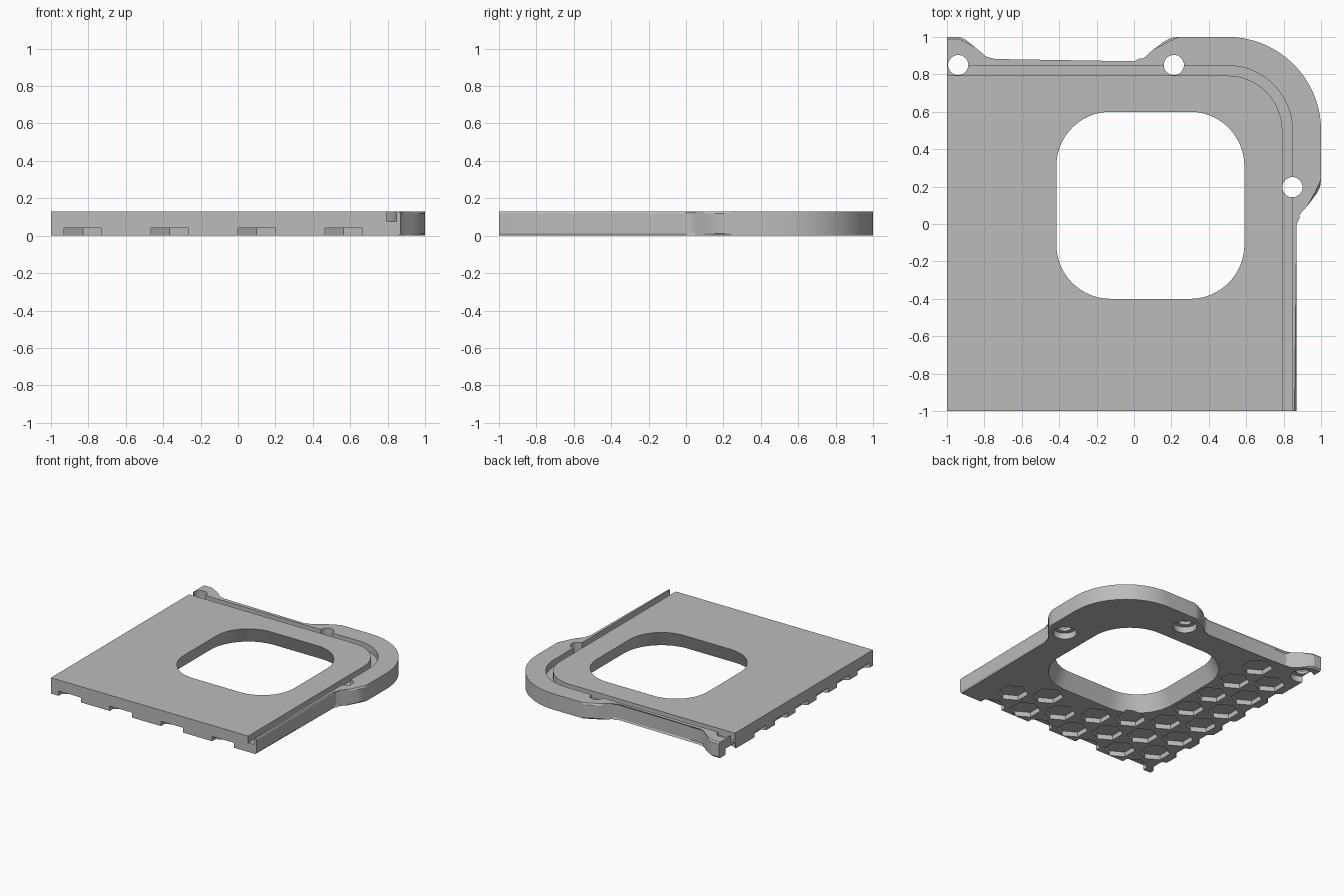
import bpy
import bmesh
from math import cos, sin, pi, sqrt, hypot

if "Cube" in bpy.data.objects:
    bpy.data.objects.remove(bpy.data.objects["Cube"])

HEIGHT = 0.13
grey = bpy.data.materials.new("plain grey")
grey.use_nodes = True
colour = (0.5, 0.5, 0.5, 1)
grey.diffuse_color = colour
grey.node_tree.nodes["Principled BSDF"].inputs["Base Color"].default_value = colour


def arc(cx, cy, r, start, end, steps=20):
    """Points on an arc, angles in quarter turns."""
    angles = [(start + (end - start) * i / steps) * pi / 2 for i in range(steps + 1)]
    return [(cx + r * cos(a), cy + r * sin(a)) for a in angles]


def rounded_rect(x0, x1, y0, y1, r):
    corners = [(x1 - r, y1 - r), (x0 + r, y1 - r), (x0 + r, y0 + r), (x1 - r, y0 + r)]
    return [p for i, c in enumerate(corners) for p in arc(*c, r, i, i + 1)]


def add_prism(bm, low, z0, high, z1):
    """Closed solid between two outlines with matching points."""
    a = [bm.verts.new((x, y, z0)) for x, y in low]
    b = [bm.verts.new((x, y, z1)) for x, y in high]
    n = len(a)
    bm.faces.new(a[::-1])
    bm.faces.new(b)
    for i in range(n):
        j = (i + 1) % n
        bm.faces.new((a[i], a[j], b[j], b[i]))


def finish(bm, name):
    bmesh.ops.recalc_face_normals(bm, faces=bm.faces)
    mesh = bpy.data.meshes.new(name)
    bm.to_mesh(mesh)
    bm.free()
    mesh.materials.append(grey)
    obj = bpy.data.objects.new(name, mesh)
    bpy.context.collection.objects.link(obj)
    return obj


def make_cutter(name, prisms):
    bm = bmesh.new()
    for p in prisms:
        add_prism(bm, *p)
    obj = finish(bm, name)
    obj.hide_render = True
    return obj


# Plate outline: the corner is symmetric about the diagonal
flare = [(0.87, 0.0), (0.872, 0.03), (0.885, 0.05), (0.93, 0.1), (0.975, 0.16), (0.995, 0.2), (1, 0.24)]
outline = [(-1, -1), (0.87, -1)] + flare + arc(0.5, 0.5, 0.5, 0, 1, 32)
outline += [(y, x) for x, y in reversed(flare)]
outline += [(-0.74, 0.87), (-0.765, 0.875), (-0.79, 0.895), (-0.85, 0.945), (-0.9, 0.985), (-0.93, 1), (-1, 1)]

bm = bmesh.new()
add_prism(bm, outline, 0, outline, HEIGHT)


def on_rim(edge):
    a, b = (v.co for v in edge.verts)
    flat = abs(a.z - b.z) < 1e-5
    cut_side = any(a[k] < -0.999 and b[k] < -0.999 for k in (0, 1))
    return flat and not cut_side


# Small chamfer along the outer rim only
bmesh.ops.bevel(bm, geom=[e for e in bm.edges if on_rim(e)], offset=0.012,
                segments=1, affect='EDGES', clamp_overlap=False)
plate = finish(bm, "corner_plate")

# Seal groove along both outer edges
inner, outer = 0.793, 0.847
strip = [(outer, -1.1)] + arc(0.5, 0.5, outer - 0.5, 0, 1, 24) + [(-1.1, outer)]
strip += [(-1.1, inner)] + arc(0.5, 0.5, inner - 0.5, 1, 0, 24) + [(inner, -1.1)]
groove = make_cutter("groove_cutter", [(strip, 0.075, strip, 0.2)])

# Window, widening towards the underside
def window_outline(z):
    grow = 0.055 * (HEIGHT - z) / HEIGHT
    return rounded_rect(-0.415 - grow, 0.59 + grow, -0.4 - grow, 0.6 + grow, 0.29 + grow)


window = make_cutter("window_cutter", [(window_outline(-0.05), -0.05, window_outline(0.15), 0.15)])

# Screw holes with wider recesses underneath
hole_spots = [(-0.94, 0.85), (0.213, 0.85), (0.847, 0.197)]


def discs(radius, z0, z1):
    prisms = []
    for x, y in hole_spots:
        ring = arc(x, y, radius, 0, 4, 32)[:-1]
        prisms.append((ring, z0, ring, z1))
    return prisms


holes = make_cutter("hole_cutter", discs(0.054, -0.05, 0.2))
recesses = make_cutter("recess_cutter", discs(0.09, -0.05, 0.05))

# Staggered hexagonal grip pockets underneath
pitch = 0.2325
rise = 2 * pitch / sqrt(3)
pockets = []
for col in range(-1, 7):
    x = -0.83 + col * pitch
    for row in range(8):
        y = -1.015 + rise * (row + (col % 2) / 2)
        near_hole = hypot(x + 0.94, y - 0.85) < 0.21
        in_area = x < -0.5 or y < -0.55 or (x < -0.3 and y < -0.4)
        if in_area and not near_hole and y < 0.75:
            hexagon = arc(x, y, 0.1165, 1, 5, 6)[:-1]
            pockets.append((hexagon, -0.05, hexagon, 0.04))
grip = make_cutter("pocket_cutter", pockets)

# Cut everything, then drop the cutters
bpy.ops.object.select_all(action='DESELECT')
bpy.context.view_layer.objects.active = plate
plate.select_set(True)
for cutter in (groove, window, holes, recesses, grip):
    mod = plate.modifiers.new(cutter.name, 'BOOLEAN')
    mod.operation = 'DIFFERENCE'
    mod.solver = 'EXACT'
    mod.object = cutter
    bpy.ops.object.modifier_apply(modifier=mod.name)
    bpy.data.objects.remove(cutter)

bpy.ops.object.shade_smooth_by_angle(angle=pi / 7)
